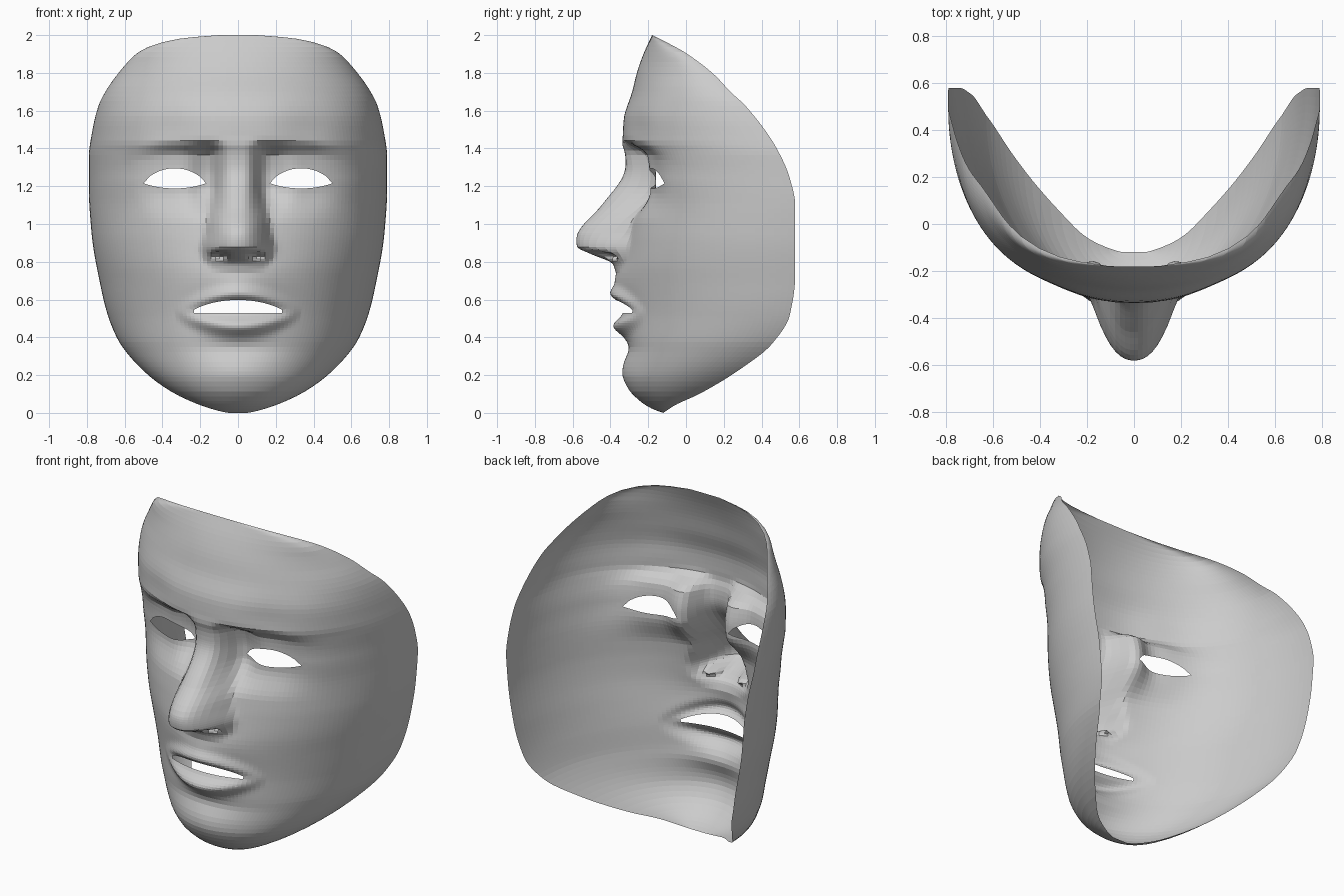
import bpy, bmesh, math

if "Cube" in bpy.data.objects:
    bpy.data.objects.remove(bpy.data.objects["Cube"])

# Profiles as (z, value): half width, rim depth, centre depth, nose height, nose half width
WIDTH = [(0, .05), (.01, .1), (.045, .21), (.105, .34), (.2, .475), (.32, .59), (.39, .637), (.52, .69),
         (.66, .725), (.95, .775), (1.2, .79), (1.35, .79), (1.5, .77), (1.63, .737), (1.72, .69),
         (1.79, .64), (1.85, .59), (1.9, .54), (1.935, .48), (1.965, .39), (1.985, .28), (2, .1)]
RIM = [(0, -.12), (.04, -.06), (.1, .07), (.23, .285), (.365, .455), (.52, .55), (.73, .578), (1.1, .578),
       (1.24, .55), (1.4, .48), (1.62, .32), (1.7, .235), (1.79, .15), (1.905, 0), (1.95, -.08),
       (1.98, -.14), (2, -.18)]
CENTRE = [(0, -.12), (.02, -.175), (.06, -.24), (.13, -.305), (.2, -.325), (.34, -.32), (.5, -.318),
          (.75, -.33), (.9, -.315), (1.1, -.285), (1.25, -.275), (1.37, -.305), (1.44, -.335),
          (1.55, -.33), (1.7, -.285), (1.8, -.26), (1.9, -.225), (2, -.18)]
NOSE = [(.74, 0), (.79, .035), (.84, .165), (.88, .253), (.935, .265), (1.1, .16), (1.24, .065),
        (1.34, .025), (1.45, 0)]
NOSE_W = [(.74, .12), (.82, .18), (.88, .187), (.96, .17), (1.1, .145), (1.25, .12), (1.45, .12)]


def curve(pts, z):
    """Monotone cubic through the points."""
    n = len(pts)
    if z <= pts[0][0]:
        return pts[0][1]
    if z >= pts[-1][0]:
        return pts[-1][1]

    def sec(k):
        return (pts[k + 1][1] - pts[k][1]) / (pts[k + 1][0] - pts[k][0])

    def slope(k):
        if k == 0 or k == n - 1:
            return sec(min(k, n - 2))
        a, b = sec(k - 1), sec(k)
        return 2 * a * b / (a + b) if a * b > 0 else 0
    k = max(i for i in range(n - 1) if pts[i][0] <= z)
    h = pts[k + 1][0] - pts[k][0]
    t = (z - pts[k][0]) / h
    return ((1 + 2 * t) * (1 - t) ** 2 * pts[k][1] + t * (1 - t) ** 2 * h * slope(k)
            + t * t * (3 - 2 * t) * pts[k + 1][1] - t * t * (1 - t) * h * slope(k + 1))


def step(a, b, v):
    t = min(1, max(0, (v - a) / (b - a)))
    return t * t * (3 - 2 * t)


def bump(x, z, cx, cz, sx, sz):
    return math.exp(-((x - cx) / sx) ** 2 - ((z - cz) / sz) ** 2)


def depth(x, z):
    """Face surface: elliptical shell plus features."""
    p = curve(CENTRE, z) - .035 * step(.35, .65, x) * bump(0, z, 0, 1.24, 1, .13)
    s = min(1, x / curve(WIDTH, z))
    # rounder cross-section at the temples, slightly receding brow sides
    e = 2 + .15 * step(.5, 1.1, z) * step(1.9, 1.5, z)
    y = p + (curve(RIM, z) - p) * (1 - (1 - s ** e) ** (1 / e))
    y += .015 * bump(x, z, .36, 1.5, .14, .12)
    # eye sockets under the arched brow
    dent = .09 * math.exp(-((x - .16) / .09) ** 2) + .045 * math.exp(-((x - .33) / .17) ** 2)
    top = 1.45 - .6 * max(0, x - .3) ** 2
    y += dent * step(top, top - .09, z) * step(1.0, 1.2, z) * step(.03, .14, x)
    y -= .02 * bump(x, z, .34, 1.25, .14, .08)
    # nose with a soft foot, and nostrils
    v = 1 - (x / curve(NOSE_W, z)) ** 2.4
    y -= curve(NOSE, z) * .5 * (v + math.sqrt(v * v + .03))
    y += .09 * bump(x, z, .095, .832, .035, .018)
    # muzzle, lips narrowing to the corners, chin groove and chin
    y -= .045 * bump(x, z, 0, .7, .2, .12)
    c = max(0, 1 - (x / .33) ** 2)
    amp = c ** 1.3
    y -= amp * .045 * bump(0, z, 0, .53 + .097 * c, 1, .03 + .012 * c)
    y -= amp * .066 * bump(0, z, 0, .53 - .07 * c, 1, .03 + .02 * c)
    y += .018 * bump(x, z, 0, .34, .22, .05) - .012 * bump(x, z, 0, .22, .2, .07)
    return y


def hole(x):
    """Mouth and eye at this x as (left, right, bottom, top)."""
    t = min(1, abs(x) / .255)
    yield 0, .255, .53, .53 + .068 * (1 - t * t) ** .8
    t = min(1, abs(x - .335) / .165)
    yield .17, .50, 1.215 - .027 * (1 - t * t), 1.215 + .08 * (1 - t * t) ** .75


# Row heights, finer at the rim, lips, eyes and nose base
rows = [0, .005, .012]
while rows[-1] < 1.97:
    z = rows[-1]
    fine = .40 < z < .68 or .76 < z < .95 or 1.17 < z < 1.31 or z < .05
    rows.append(z + (.0125 if fine else .026))
rows = [z for z in rows if z < 1.975] + [1.98, 1.99, 1.996, 2]
N = 48

# Half face grid
bm = bmesh.new()
grid = []
for z in rows:
    w = curve(WIDTH, z)
    xs = [w * math.sin(math.pi / 2 * (j / N) ** 1.1) for j in range(N + 1)]
    grid.append([bm.verts.new((x, depth(x, z), z)) for x in xs])
for a, b in zip(grid, grid[1:]):
    for j in range(N):
        bm.faces.new((a[j], a[j + 1], b[j + 1], b[j]))

# Eye and mouth openings, with their edges snapped to the outlines
dead = []
for f in bm.faces:
    c = f.calc_center_median()
    if any(l < c.x < r and lo < c.z < hi for l, r, lo, hi in hole(c.x)):
        dead.append(f)
edge = {v for f in dead for v in f.verts}
bmesh.ops.delete(bm, geom=dead, context='FACES_ONLY')
for v in edge:
    if not v.link_faces:
        continue
    k = 0 if v.co.z < 1 else 1
    l, r, _, _ = list(hole(v.co.x))[k]
    x = min(r, max(l, v.co.x))
    if r - x < .02:
        x = r
    elif x - l < .02 and k:
        x = l
    _, _, lo, hi = list(hole(x))[k]
    z = lo if abs(v.co.z - lo) < abs(v.co.z - hi) else hi
    v.co = (x, depth(x, z), z)
bmesh.ops.delete(bm, geom=[v for v in bm.verts if not v.link_faces], context='VERTS')
bmesh.ops.remove_doubles(bm, verts=bm.verts, dist=.0008)

# Face mask, mirrored
me = bpy.data.meshes.new("face_mask")
bm.to_mesh(me)
bm.free()
mask = bpy.data.objects.new("face_mask", me)
bpy.context.collection.objects.link(mask)
mir = mask.modifiers.new("mirror", 'MIRROR')
mir.use_clip = True
mir.merge_threshold = .0005
